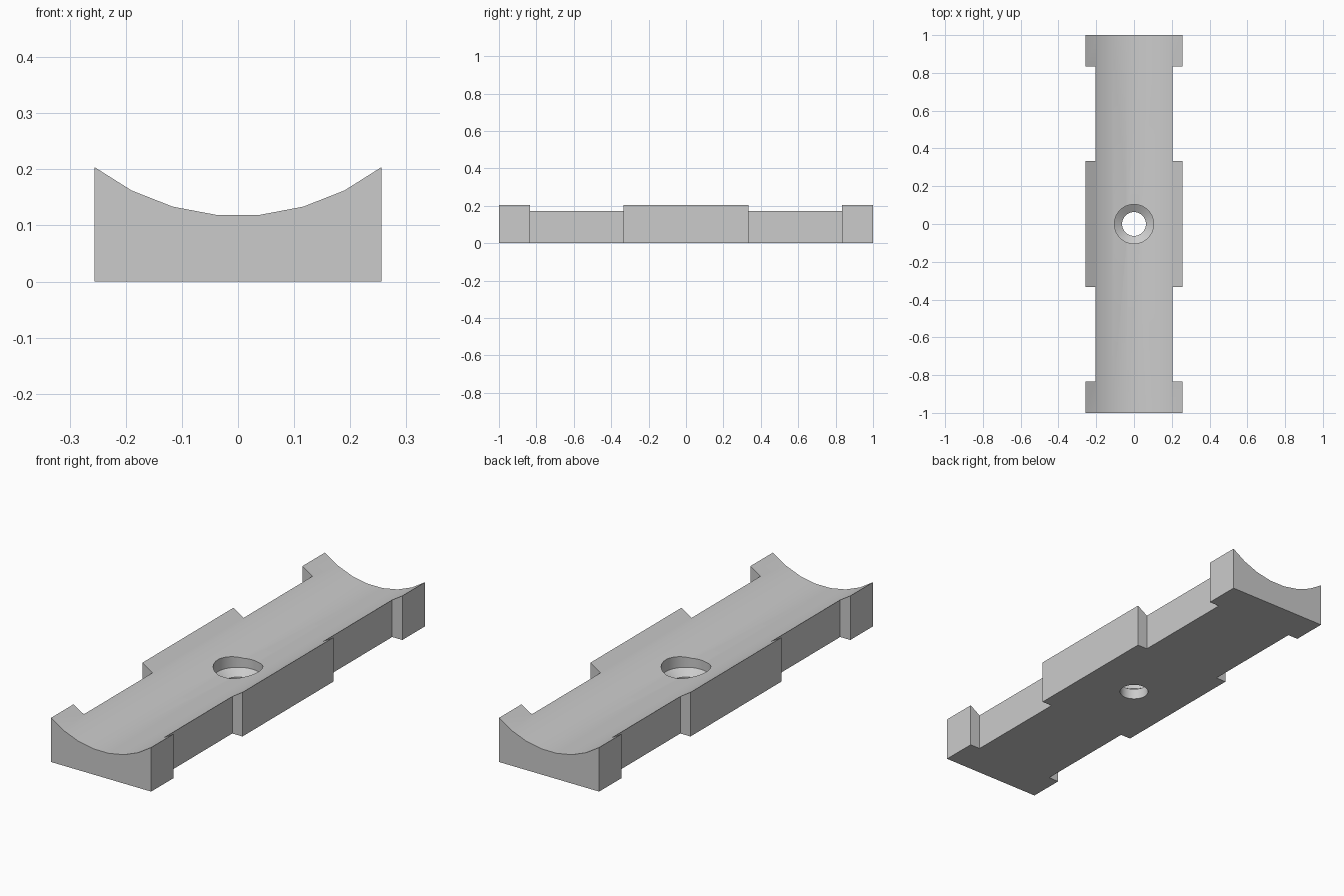
import bpy, bmesh
from math import sin, cos, pi, radians

scene_cube = bpy.data.objects.get("Cube")
if scene_cube:
    bpy.data.objects.remove(scene_cube, do_unlink=True)

HALF_W, HALF_L = 0.256, 1.0
WAIST = 0.204                    # half width at the side notches
NOTCH = (0.333, 0.835)           # notch extent along the length
CRADLE_R, CRADLE_Z = 0.42, 0.537

grey = bpy.data.materials.new("plain_grey")
grey.use_nodes = True
grey.diffuse_color = (0.6, 0.6, 0.6, 1)
grey.node_tree.nodes["Principled BSDF"].inputs["Base Color"].default_value = (0.6, 0.6, 0.6, 1)


def finish(bm, name):
    bmesh.ops.recalc_face_normals(bm, faces=bm.faces)
    mesh = bpy.data.meshes.new(name)
    bm.to_mesh(mesh)
    bm.free()
    mesh.materials.append(grey)
    obj = bpy.data.objects.new(name, mesh)
    bpy.context.collection.objects.link(obj)
    return obj


def prism(name, profile, y0, y1):
    """Extrude an x-z outline along y."""
    bm = bmesh.new()
    face = bm.faces.new([bm.verts.new((x, y0, z)) for x, z in profile])
    new = bmesh.ops.extrude_face_region(bm, geom=[face])["geom"]
    bmesh.ops.translate(bm, vec=(0, y1 - y0, 0),
                        verts=[v for v in new if isinstance(v, bmesh.types.BMVert)])
    return finish(bm, name)


def lathe(name, profile, sides):
    """Closed solid of revolution about z from (radius, z) points."""
    bm = bmesh.new()
    rings = [[bm.verts.new((r * cos(2 * pi * i / sides), r * sin(2 * pi * i / sides), z))
              for i in range(sides)] for r, z in profile]
    for a, b in zip(rings, rings[1:]):
        for i in range(sides):
            j = (i + 1) % sides
            bm.faces.new((a[i], a[j], b[j], b[i]))
    bm.faces.new(rings[0])
    bm.faces.new(rings[-1])
    return finish(bm, name)


def cut(target, cutter):
    cutter.hide_render = True
    mod = target.modifiers.new("cut", 'BOOLEAN')
    mod.operation, mod.solver, mod.object = 'DIFFERENCE', 'EXACT', cutter
    bpy.context.view_layer.objects.active = target
    bpy.ops.object.modifier_apply(modifier=mod.name)
    bpy.data.objects.remove(cutter, do_unlink=True)


# Long block with a shallow seven-facet trough along the top
arc = [radians(37.56 * (1 - 2 * i / 7)) for i in range(8)]
trough = [(CRADLE_R * sin(a), CRADLE_Z - CRADLE_R * cos(a)) for a in arc]
saddle = prism("saddle_block", [(-HALF_W, 0), (HALF_W, 0)] + trough, -HALF_L, HALF_L)

# Two notches along each side
for side in (-1, 1):
    for end in (-1, 1):
        box = [(side * WAIST, -0.1), (side * 0.4, -0.1), (side * 0.4, 0.4), (side * WAIST, 0.4)]
        cut(saddle, prism("notch_cutter", box, end * NOTCH[0], end * NOTCH[1]))

# Countersunk screw hole through the middle
cut(saddle, lathe("screw_hole_cutter",
                  [(0.063, -0.1), (0.063, 0.05), (0.104, 0.076), (0.104, 0.3)], 48))

# Smooth the trough and hole, keep hard corners sharp
bpy.ops.object.select_all(action='DESELECT')
saddle.select_set(True)
bpy.context.view_layer.objects.active = saddle
bpy.ops.object.shade_smooth_by_angle(angle=radians(25))
